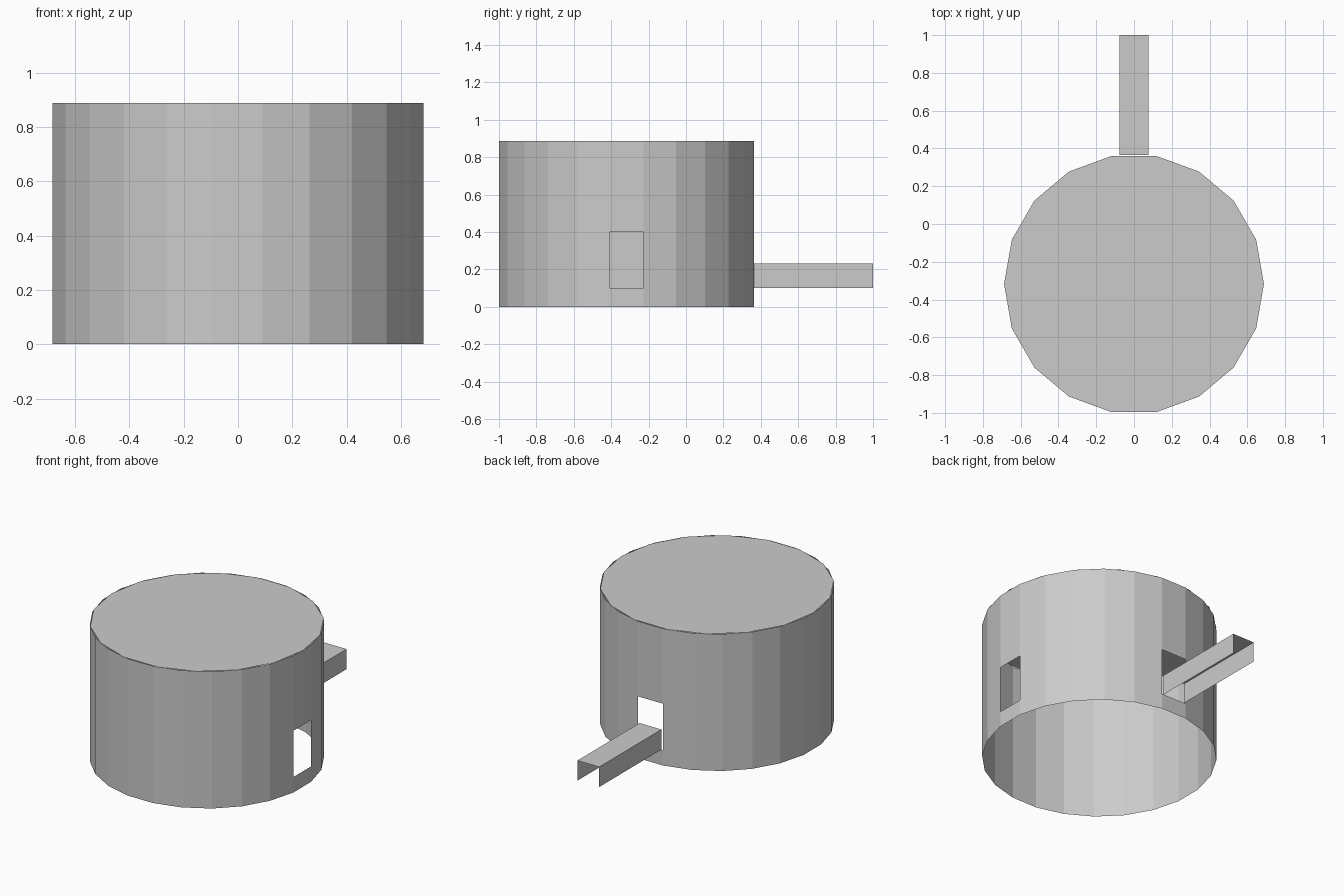
import bpy, bmesh, math

if "Cube" in bpy.data.objects:
    bpy.data.objects.remove(bpy.data.objects["Cube"])

R, H, CY = 0.688, 0.887, -0.318      # drum radius, height, centre y
SIDES = 24
OPENINGS = {0, 6}                    # panels facing +x and +y
SILL, HEAD = 0.10, 0.40              # opening bottom and top

grey = bpy.data.materials.new("plain_grey")
grey.diffuse_color = (0.6, 0.6, 0.6, 1)
grey.use_nodes = True
grey.node_tree.nodes["Principled BSDF"].inputs["Base Color"].default_value = grey.diffuse_color


def make(name, quads):
    """Object from a list of polygons, welded and flat shaded."""
    bm = bmesh.new()
    for q in quads:
        bm.faces.new([bm.verts.new(p) for p in q])
    bmesh.ops.remove_doubles(bm, verts=bm.verts, dist=1e-5)
    mesh = bpy.data.meshes.new(name)
    bm.to_mesh(mesh)
    bm.free()
    mesh.materials.append(grey)
    ob = bpy.data.objects.new(name, mesh)
    bpy.context.collection.objects.link(ob)
    return ob


def ring(n, offset, z):
    return [(R * math.cos(math.tau * (i + offset) / n),
             CY + R * math.sin(math.tau * (i + offset) / n), z) for i in range(n)]


# Thin open-bottomed wall, with openings left out of two panels
pts = ring(SIDES, -0.5, 0)
panels = []
for i in range(SIDES):
    (ax, ay, _), (bx, by, _) = pts[i], pts[(i + 1) % SIDES]
    bands = [(0, SILL), (HEAD, H)] if i in OPENINGS else [(0, H)]
    for lo, hi in bands:
        panels.append([(ax, ay, lo), (bx, by, lo), (bx, by, hi), (ax, ay, hi)])
make("drum_wall", panels)

# Flat lid with fewer sides than the wall
make("lid", [ring(18, 0, H)])

# Inverted channel running out from the back opening
w, y0, y1, z0, z1 = 0.078, CY + R * math.cos(math.pi / SIDES), 1.0, SILL, 0.23
make("channel", [
    [(-w, y0, z1), (w, y0, z1), (w, y1, z1), (-w, y1, z1)],
    [(w, y0, z0), (w, y1, z0), (w, y1, z1), (w, y0, z1)],
    [(-w, y1, z0), (-w, y0, z0), (-w, y0, z1), (-w, y1, z1)],
])
